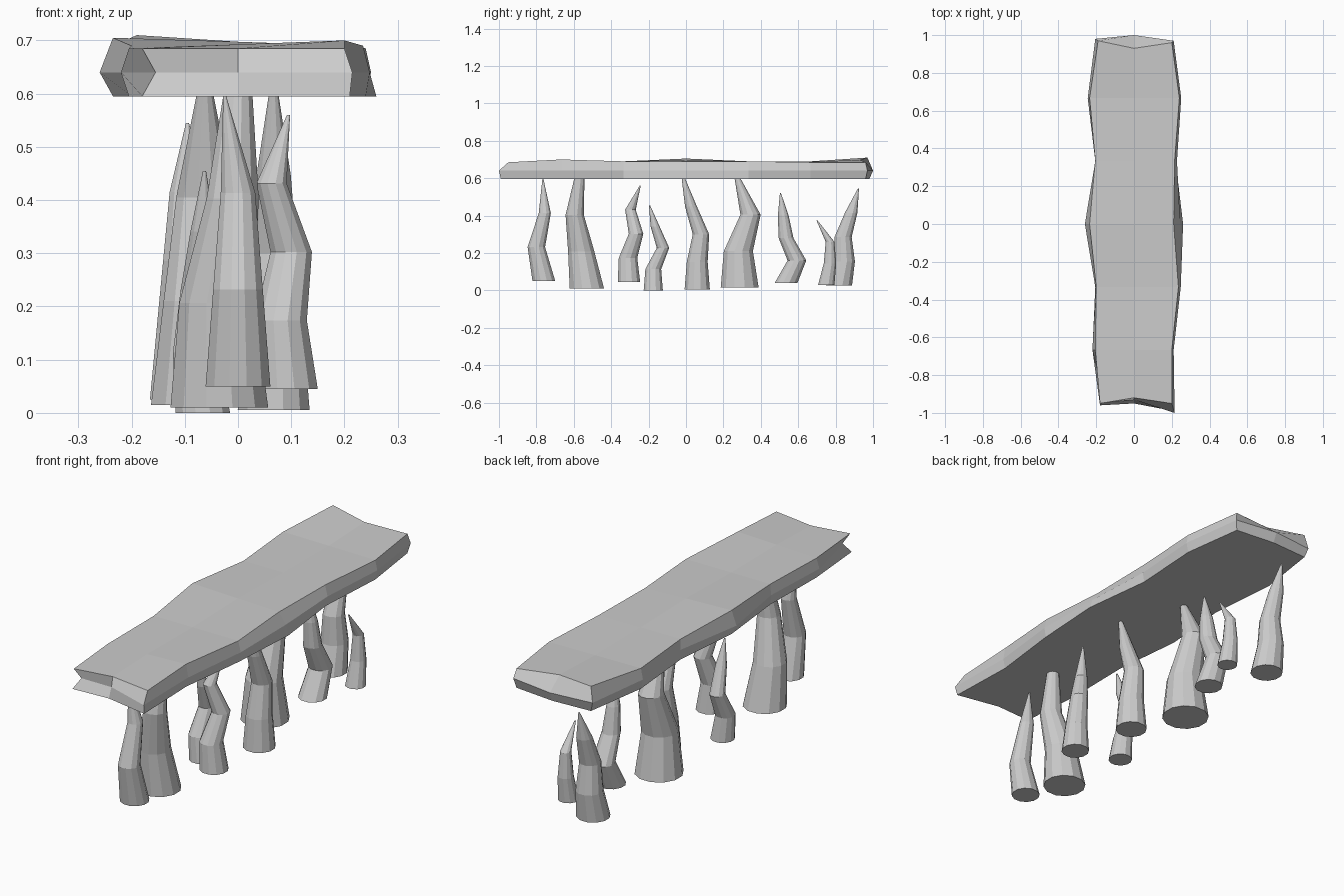
import bpy
import bmesh
import math

cube = bpy.data.objects.get("Cube")
if cube:
    bpy.data.objects.remove(cube, do_unlink=True)

# Single stone colour
stone = bpy.data.materials.new("stone_grey")
stone.use_nodes = True
stone.diffuse_color = (0.6, 0.6, 0.6, 1)
shader = stone.node_tree.nodes["Principled BSDF"]
shader.inputs["Base Color"].default_value = stone.diffuse_color


def finish(name, bm):
    """Turn a bmesh into a flat-shaded stone object."""
    bmesh.ops.recalc_face_normals(bm, faces=bm.faces[:])
    mesh = bpy.data.meshes.new(name)
    bm.to_mesh(mesh)
    bm.free()
    mesh.materials.append(stone)
    obj = bpy.data.objects.new(name, mesh)
    bpy.context.collection.objects.link(obj)


def bridge(bm, lower, upper):
    """Join two closed rings of vertices with quads."""
    count = len(lower)
    for i in range(count):
        j = (i + 1) % count
        bm.faces.new((lower[i], lower[j], upper[j], upper[i]))


def spike(name, radius, bottom, top, xs, ys, tip=0.003, sides=12):
    """Loft a crooked spike through evenly spaced rings that taper steadily."""
    bm = bmesh.new()
    rings = []
    last = len(ys) - 1
    for n, (x, y) in enumerate(zip(xs, ys)):
        t = n / last
        size = tip if n == last else radius * (1 - 0.7 * t)
        z = bottom + (top - bottom) * t
        ring = []
        for i in range(sides):
            angle = math.tau * (i + 0.5) / sides
            ring.append(bm.verts.new((x + size * math.cos(angle),
                                      y + size * math.sin(angle), z)))
        if rings:
            bridge(bm, rings[-1], ring)
        rings.append(ring)
    bm.faces.new(rings[0])
    bm.faces.new(rings[-1])
    finish(name, bm)


def plank(name, left_edge, left_middle, right_top, right_bottom,
          left_height, right_height, front_ys, back_ys):
    """Loft a rough slab along y, with a broken end at the front and back."""
    bottom, middle = 0.595, 0.64
    bm = bmesh.new()
    rims = []
    last = len(left_edge) - 1
    for n in range(last + 1):
        ys = [[2 * n / last - 1] * 3] * 3
        if n == 0:
            ys = front_ys
        elif n == last:
            ys = back_ys
        right_middle = (right_top[n] + right_bottom[n]) / 2 + 0.01
        xs = ((-left_edge[n], 0, right_top[n]),
              (-left_middle[n], 0, right_middle),
              (-left_edge[n], 0, right_bottom[n]))
        crown = (left_height[n] + right_height[n]) / 2
        zs = ((left_height[n], crown, right_height[n]), [middle] * 3, [bottom] * 3)
        upper, centre, lower = [list(zip(*row)) for row in zip(xs, ys, zs)]
        outline = upper + [centre[-1]] + lower[::-1] + [centre[0]]
        rim = [bm.verts.new(point) for point in outline]
        if rims:
            bridge(bm, rims[-1], rim)
        rims.append(rim)
        # Broken end: four quads around a middle point
        if n in (0, last):
            hub = bm.verts.new(centre[1])
            count = len(rim)
            for k in range(1, count, 2):
                corner, after = rim[(k + 1) % count], rim[(k + 2) % count]
                bm.faces.new((hub, rim[k], corner, after))
    finish(name, bm)


# Rough plank, sections listed from front to back
plank(
    "stone_plank",
    left_edge=(0.18, 0.205, 0.2, 0.235, 0.205, 0.235, 0.19),
    left_middle=(0.155, 0.22, 0.205, 0.26, 0.205, 0.245, 0.205),
    right_top=(0.2, 0.2, 0.235, 0.21, 0.215, 0.24, 0.2),
    right_bottom=(0.21, 0.2, 0.24, 0.26, 0.22, 0.24, 0.2),
    left_height=(0.685, 0.685, 0.69, 0.705, 0.69, 0.69, 0.71),
    right_height=(0.685, 0.7, 0.69, 0.69, 0.69, 0.685, 0.685),
    front_ys=((-0.95, -0.92, -0.95), (-0.93, -0.93, -1), (-0.96, -0.95, -0.99)),
    back_ys=((0.97, 0.93, 0.96), (0.98, 1, 0.97), (0.97, 0.98, 0.96)),
)

# Crooked spikes, listed from front to back
spike("front_spike", radius=0.063, bottom=0.05, top=0.595,
      xs=(0, 0, 0, -0.025), ys=(-0.76, -0.8, -0.755, -0.765))
spike("front_thick_spike", radius=0.095, bottom=0.01, top=0.6,
      xs=(-0.035, -0.04, -0.01, 0), ys=(-0.53, -0.56, -0.595, -0.57), tip=0.028)
spike("left_front_spike", radius=0.062, bottom=0.045, top=0.56,
      xs=(0.09, 0.08, 0.1, 0.063, 0.095), ys=(-0.305, -0.31, -0.267, -0.297, -0.245))
spike("right_front_spike", radius=0.053, bottom=0, top=0.455,
      xs=(-0.066, -0.08, -0.075, -0.065, -0.063),
      ys=(-0.175, -0.175, -0.123, -0.165, -0.195))
spike("middle_spike", radius=0.07, bottom=0.005, top=0.595,
      xs=[0.067] * 5, ys=(0.06, 0.06, 0.08, 0.027, -0.013), tip=0.01)
spike("middle_thick_spike", radius=0.105, bottom=0.015, top=0.6,
      xs=[-0.062] * 4, ys=(0.287, 0.28, 0.345, 0.275), tip=0.016)
spike("back_spike", radius=0.063, bottom=0.04, top=0.52,
      xs=[0.01] * 5, ys=(0.535, 0.593, 0.535, 0.52, 0.505))
spike("left_back_spike", radius=0.045, bottom=0.03, top=0.375,
      xs=[0.08] * 4, ys=(0.75, 0.77, 0.77, 0.7))
spike("right_back_spike", radius=0.073, bottom=0.025, top=0.545,
      xs=[-0.095] * 5, ys=(0.817, 0.845, 0.84, 0.883, 0.922))
